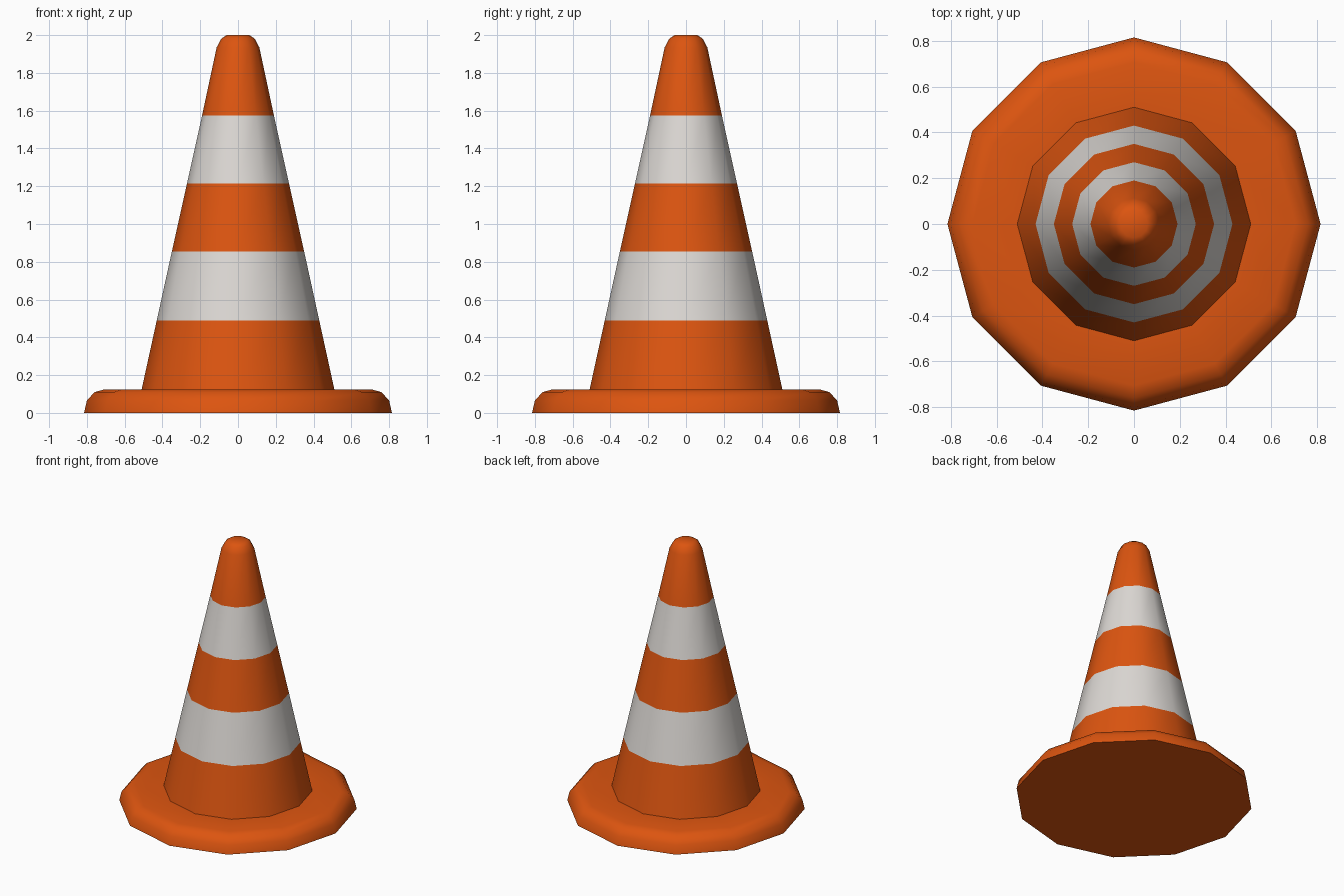
import bpy, bmesh, math

if "Cube" in bpy.data.objects:
    bpy.data.objects.remove(bpy.data.objects["Cube"])

SIDES = 12


def material(name, rgb):
    m = bpy.data.materials.new(name)
    m.diffuse_color = (*rgb, 1.0)
    m.use_nodes = True
    m.node_tree.nodes["Principled BSDF"].inputs["Base Color"].default_value = m.diffuse_color
    return m


orange = material("orange", (0.72, 0.09, 0.005))
white = material("off_white", (0.72, 0.69, 0.66))


def lathe(name, profile, cap_bottom=False, cap_top=False, stripes=()):
    """Turn an (r, z) profile, listed bottom to top, around the z axis."""
    bm = bmesh.new()
    rings = [[bm.verts.new((r * math.cos(i * math.tau / SIDES),
                            r * math.sin(i * math.tau / SIDES), z))
              for i in range(SIDES)] for r, z in profile]
    for a, b in zip(rings, rings[1:]):
        for i in range(SIDES):
            j = (i + 1) % SIDES
            bm.faces.new((a[i], a[j], b[j], b[i]))
    if cap_bottom:
        bm.faces.new(rings[0][::-1])
    if cap_top:
        bm.faces.new(rings[-1])
    # White bands are chosen by height
    for f in bm.faces:
        z = f.calc_center_median().z
        f.material_index = int(any(lo < z < hi for lo, hi in stripes))
    mesh = bpy.data.meshes.new(name)
    bm.to_mesh(mesh)
    bm.free()
    mesh.materials.append(orange)
    if stripes:
        mesh.materials.append(white)
    ob = bpy.data.objects.new(name, mesh)
    bpy.context.collection.objects.link(ob)
    bpy.ops.object.select_all(action='DESELECT')
    ob.select_set(True)
    bpy.context.view_layer.objects.active = ob
    bpy.ops.object.shade_smooth_by_angle(angle=math.radians(40))
    return ob


# Rounded base plate
lathe("base", [(0.815, 0), (0.80, 0.065), (0.76, 0.11), (0.705, 0.125),
               (0.51, 0.125)], cap_bottom=True)

# Striped cone with a rounded tip
lathe("cone", [(0.51, 0.125), (0.43, 0.49), (0.35, 0.855), (0.27, 1.215),
               (0.19, 1.575), (0.113, 1.935), (0.088, 1.982), (0.06, 2.0)],
      cap_top=True, stripes=[(0.49, 0.855), (1.215, 1.575)])
